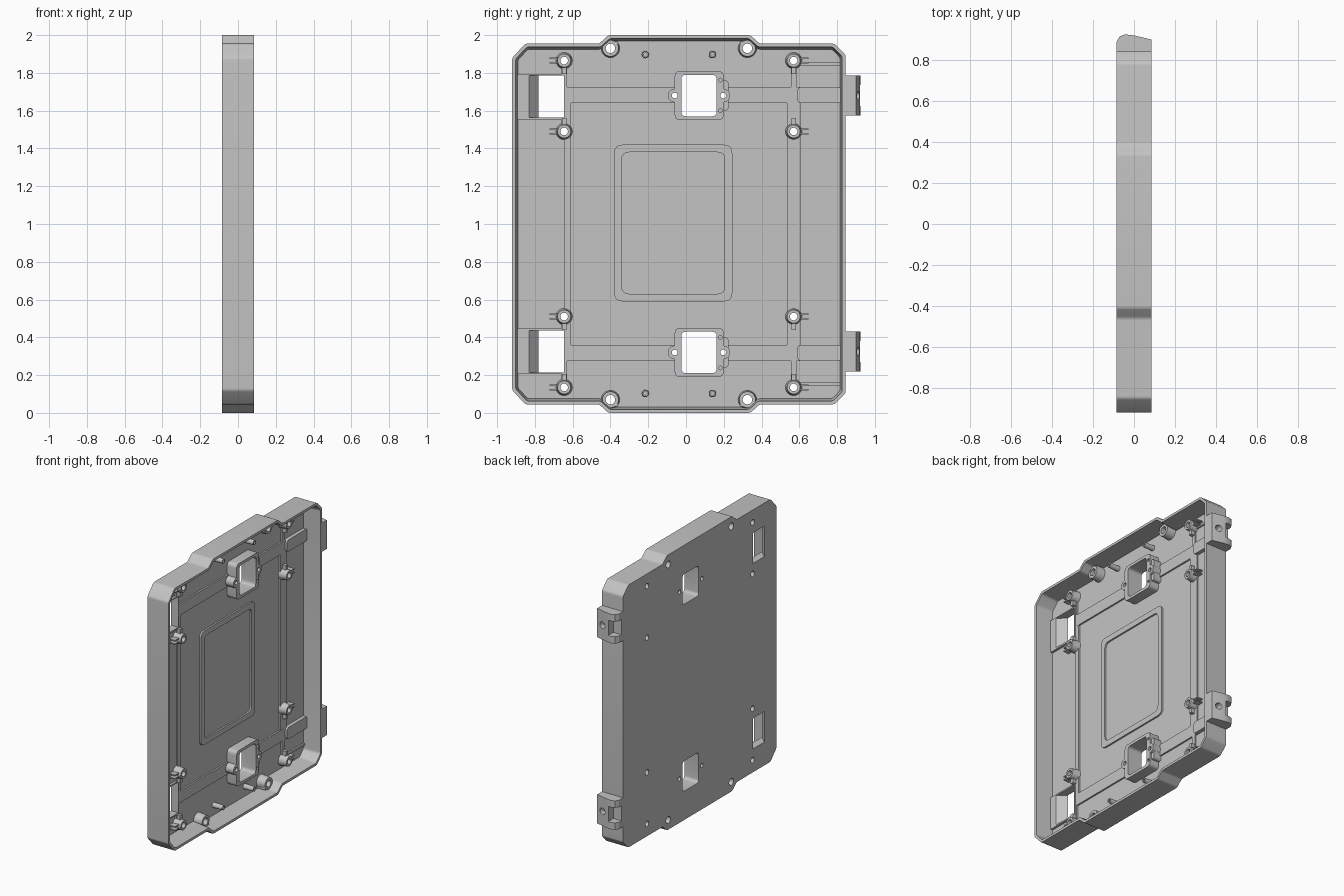
import bpy, bmesh, math
from mathutils import Vector

cube = bpy.data.objects.get("Cube")
if cube:
    bpy.data.objects.remove(cube)

grey = bpy.data.materials.new("plain_grey")
grey.use_nodes = True
grey.diffuse_color = (0.55, 0.55, 0.55, 1)
grey.node_tree.nodes["Principled BSDF"].inputs["Base Color"].default_value = grey.diffuse_color

BACK, FLOOR, RIM = -0.085, -0.045, 0.085
parts = []


def offset(pts, d):
    """Mitred inset of a counter-clockwise outline."""
    out = []
    for i, p in enumerate(pts):
        p = Vector(p)
        a = (p - Vector(pts[i - 1])).normalized()
        b = (Vector(pts[(i + 1) % len(pts)]) - p).normalized()
        na, nb = Vector((-a.y, a.x)), Vector((-b.y, b.x))
        out.append(p + (na + nb) * d / (1 + na.dot(nb)))
    return out


def rounded(pts, r, n=4):
    """Replace every corner with a short curve."""
    out = []
    for i, p in enumerate(pts):
        p, q, s = Vector(p), Vector(pts[i - 1]), Vector(pts[(i + 1) % len(pts)])
        a = p + (q - p).normalized() * r
        b = p + (s - p).normalized() * r
        for k in range(n + 1):
            t = k / n
            out.append(a * (1 - t) ** 2 + p * 2 * t * (1 - t) + b * t * t)
    return out


def circle(y, z, r, n=24):
    return [(y + r * math.cos(i * math.tau / n), z + r * math.sin(i * math.tau / n)) for i in range(n)]


def rect(y0, y1, z0, z1):
    return [(y0, z0), (y1, z0), (y1, z1), (y0, z1)]


def place(p, h, axis):
    return {"x": (h, p[0], p[1]), "y": (p[0], h, p[1]), "z": (p[0], p[1], h)}[axis]


def loft(bm, rings, axis="x"):
    """Closed solid through a list of (outline, height) rings."""
    loops = [[bm.verts.new(place(p, h, axis)) for p in pts] for pts, h in rings]
    faces = [bm.faces.new(loops[0]), bm.faces.new(loops[-1])]
    for a, b in zip(loops, loops[1:]):
        for i in range(len(a)):
            j = (i + 1) % len(a)
            faces.append(bm.faces.new((a[i], a[j], b[j], b[i])))
    bmesh.ops.recalc_face_normals(bm, faces=faces)


def finish(name, bm):
    mesh = bpy.data.meshes.new(name)
    bm.to_mesh(mesh)
    bm.free()
    mesh.materials.append(grey)
    ob = bpy.data.objects.new(name, mesh)
    bpy.context.collection.objects.link(ob)
    return ob


def solid(name, pts, lo, hi, axis="x", top=None):
    bm = bmesh.new()
    loft(bm, [(pts, lo), (top or pts, hi)], axis)
    parts.append(finish(name, bm))


def pair(name, pts, lo, hi, top=None):
    """Part on the upper half plus its twin on the lower half."""
    flip = lambda ps: ps and [(y, 2 - z) for y, z in ps]
    solid("upper_" + name, pts, lo, hi, "x", top)
    solid("lower_" + name, flip(pts), lo, hi, "x", flip(top))


# Tray with a thin raised wall
low = [(-0.92, 0.12), (-0.85, 0.045), (-0.46, 0.045), (-0.41, 0), (0.34, 0),
       (0.39, 0.045), (0.785, 0.045), (0.845, 0.105)]
outline = low + [(y, 2 - z) for y, z in reversed(low)]
bm = bmesh.new()
loft(bm, [(rounded(outline, 0.012), BACK), (rounded(outline, 0.012), RIM),
          (rounded(offset(outline, 0.018), 0.012), RIM),
          (rounded(offset(outline, 0.03), 0.012), FLOOR)])
parts.append(finish("tray", bm))

base = FLOOR - 0.01
rib = FLOOR + 0.012

# Floor ribs
pair("cross_rib", rect(-0.63, 0.825, 1.64, 1.725), base, rib)
pair("side_rib", rounded(rect(0.59, 0.825, 1.64, 1.725), 0.02), base, rib + 0.015)
pair("corner_ledge", rect(0.59, 0.825, 1.84, 1.855), base, rib)
solid("right_rib", rect(0.535, 0.605, 0.36, 1.64), base, rib - 0.001)
solid("left_rib", rect(-0.645, -0.61, 0.36, 1.64), base, rib - 0.001)

# Central raised frame
bm = bmesh.new()
outer, inner = rect(-0.38, 0.245, 0.59, 1.42), rect(-0.34, 0.205, 0.63, 1.38)
loops = [(rounded(outer, 0.045), base), (rounded(outer, 0.045), rib),
         (rounded(inner, 0.04), rib), (rounded(inner, 0.04), base)]
rings = [[bm.verts.new(place(p, h, "x")) for p in pts] for pts, h in loops]
for a, b in zip(rings, rings[1:] + rings[:1]):
    for i in range(len(a)):
        j = (i + 1) % len(a)
        bm.faces.new((a[i], a[j], b[j], b[i]))
bmesh.ops.recalc_face_normals(bm, faces=bm.faces)
parts.append(finish("centre_frame", bm))

# Screw bosses with gussets and small clips
for y, side, out in ((-0.645, "left", -1), (0.57, "right", 1)):
    for z, where, inward in ((1.49, "inner", 1), (1.865, "outer", -1)):
        pair(f"{side}_{where}_boss", circle(y, z, 0.045), base, 0.015, circle(y, z, 0.035))
        g = sorted((z + inward * 0.03, z + inward * 0.07))
        pair(f"{side}_{where}_gusset", rect(y - 0.012, y + 0.012, *g), base, -0.005)
        for dz in (-0.012, 0.012):
            c = sorted((y + out * 0.03, y + out * 0.078))
            pair(f"{side}_{where}_clip", rect(c[0], c[1], z + dz - 0.004, z + dz + 0.004), base, 0)
    pair(side + "_web", rect(y - 0.015, y + 0.015, 1.52, 1.83), base, rib)

# Corner mounts that grow into the wall
for y, side in ((-0.4, "left"), (0.325, "right")):
    pair(side + "_mount", circle(y, 1.93, 0.05), base, 0.02, circle(y, 1.93, 0.043))
    pair(side + "_mount_web", rect(y - 0.04, y + 0.04, 1.93, 1.965), base, 0.02)

# Locating pins
for y, side in ((-0.215, "left"), (0.14, "right")):
    pair(side + "_pin", circle(y, 1.897, 0.02, 16), base, 0.035, circle(y, 1.897, 0.017, 16))

# Window collars with screw ears
pair("collar", rounded(rect(-0.06, 0.2, 1.55, 1.81), 0.03), base, 0.03)
pair("collar_flange", rounded(rect(0.1, 0.225, 1.6, 1.76), 0.02), base, 0.015)
for y, side in ((-0.06, "left"), (0.197, "right")):
    pair(side + "_ear", circle(y, 1.68, 0.036), base, 0.03)

# Sloped ledges beside the side windows
pair("window_ledge", rounded(rect(-0.9, -0.64, 1.553, 1.795), 0.01), base, rib + 0.005)

# Hinge lugs
lug = [(BACK, 0.83), (RIM, 0.83), (RIM, 0.9), (0.0, 0.92), (-0.045, 0.925), (-0.07, 0.915), (BACK, 0.89)]
for z, where in ((1.68, "upper"), (0.325, "lower")):
    solid(where + "_hinge_lug", lug, z - 0.105, z + 0.105, "z")

# Cutter for every opening
bm = bmesh.new()
slope = [(-0.12, -0.78), (-0.12, -0.647), (0.02, -0.647), (0.02, -0.835), (-0.025, -0.835), (BACK, -0.78)]
for m in (False, True):
    f = lambda ps: [(y, 2 - z) if m else (y, z) for y, z in ps]
    through = [rounded(rect(-0.025, 0.162, 1.57, 1.79), 0.025)]
    through += [circle(y, z, 0.02) for y in (-0.645, 0.57) for z in (1.49, 1.865)]
    through += [circle(y, 1.93, 0.025) for y in (-0.4, 0.325)]
    through += [circle(y, 1.68, 0.015) for y in (-0.06, 0.197)]
    for pts in through:
        loft(bm, [(f(pts), -0.12), (f(pts), 0.12)])
    blind = [circle(y, 1.897, 0.009, 12) for y in (-0.215, 0.14)]
    blind += [circle(0.182, z, 0.01, 12) for z in (1.6, 1.762)]
    for pts in blind:
        loft(bm, [(f(pts), -0.01), (f(pts), 0.12)])
    z0, z1 = (0.215, 0.437) if m else (1.565, 1.787)
    loft(bm, [(slope, z0), (slope, z1)], "z")
    zc = 0.325 if m else 1.68
    loft(bm, [(rect(-0.12, -0.02, zc - 0.055, zc + 0.055), 0.865),
              (rect(-0.12, -0.02, zc - 0.055, zc + 0.055), 1.0)], "y")
    loft(bm, [(circle(0.035, zc, 0.024), 0.868), (circle(0.035, zc, 0.024), 1.0)], "y")
cutter = finish("opening_cutter", bm)
cutter.hide_render = True

# Cut, bake and shade every part
bpy.ops.object.select_all(action="DESELECT")
for ob in parts:
    mod = ob.modifiers.new("openings", "BOOLEAN")
    mod.object, mod.operation, mod.solver = cutter, "DIFFERENCE", "EXACT"
    ob.select_set(True)
bpy.context.view_layer.objects.active = parts[0]
bpy.ops.object.convert(target="MESH")
bpy.ops.object.shade_smooth_by_angle(angle=math.radians(30))
bpy.data.objects.remove(cutter)
